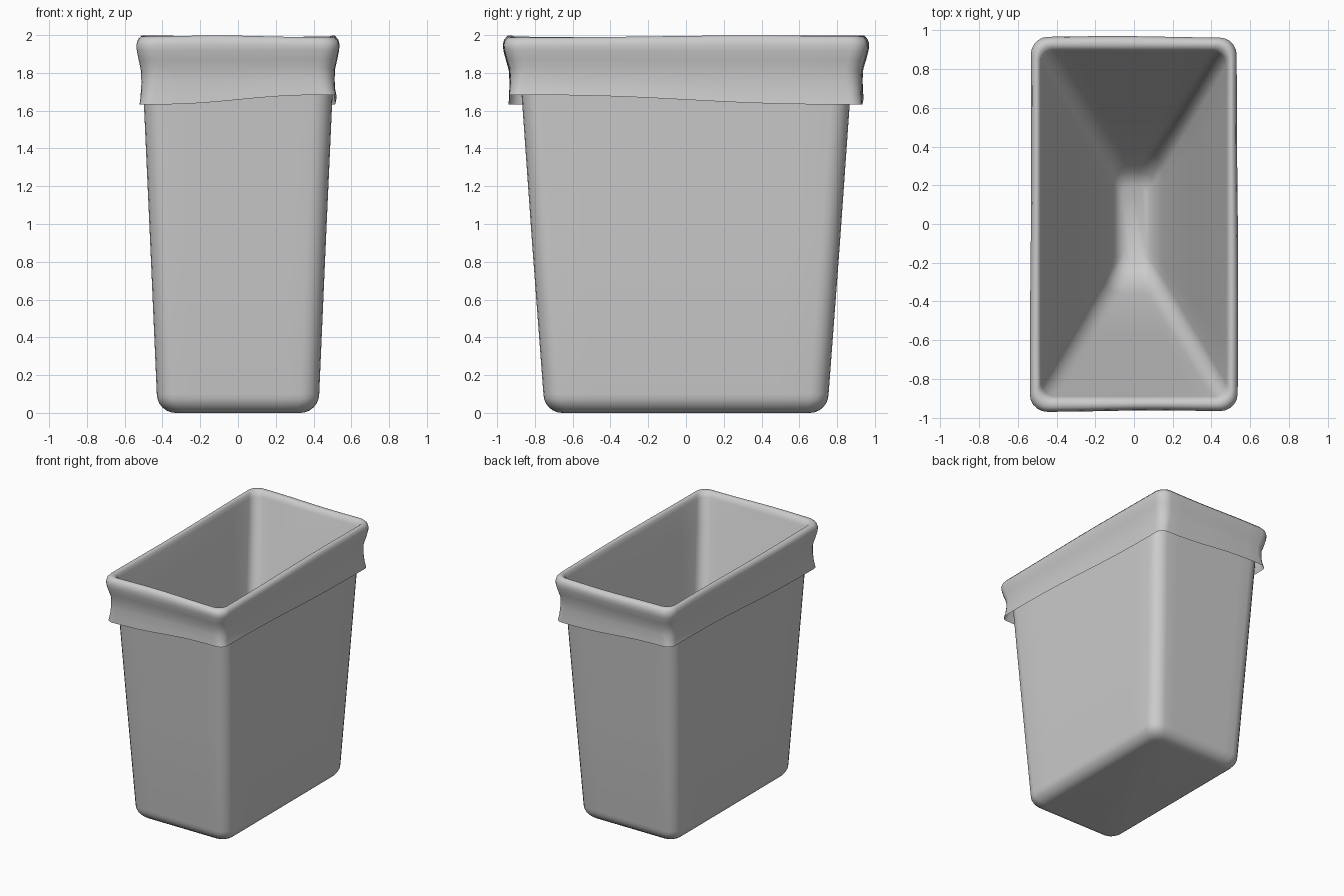
import bpy, math

if "Cube" in bpy.data.objects:
    bpy.data.objects.remove(bpy.data.objects["Cube"])

ARC, SIDE = 5, 8   # segments per rounded corner and per straight side


def ring(hx, hy, r, z):
    """Counter-clockwise rounded rectangle at height z."""
    corners = []
    for k, (sx, sy) in enumerate([(1, 1), (-1, 1), (-1, -1), (1, -1)]):
        cx, cy = sx * (hx - r), sy * (hy - r)
        corners.append([(cx + r * math.cos((k + i / ARC) * math.pi / 2),
                         cy + r * math.sin((k + i / ARC) * math.pi / 2), z)
                        for i in range(ARC + 1)])
    pts = []
    for k in range(4):
        pts += corners[k]
        a, b = corners[k][-1], corners[(k + 1) % 4][0]
        for i in range(1, SIDE):
            t = i / SIDE
            pts.append((a[0] + (b[0] - a[0]) * t, a[1] + (b[1] - a[1]) * t, z))
    return pts


def loft(name, rings, cap_start=False, cap_end=False):
    """Skin a list of equal-sized rings into one smooth object."""
    n = len(rings[0])
    verts = [p for r in rings for p in r]
    faces = [(j * n + i, j * n + (i + 1) % n, (j + 1) * n + (i + 1) % n, (j + 1) * n + i)
             for j in range(len(rings) - 1) for i in range(n)]
    if cap_start:
        faces.append(tuple(reversed(range(n))))
    if cap_end:
        faces.append(tuple(range(len(verts) - n, len(verts))))
    mesh = bpy.data.meshes.new(name)
    mesh.from_pydata(verts, [], faces)
    obj = bpy.data.objects.new(name, mesh)
    bpy.context.collection.objects.link(obj)
    for p in mesh.polygons:
        p.use_smooth = True
    return obj


# Tapered bin with a rounded bottom edge
body = [ring(0.43 - 0.1 * (1 - math.sin(a)), 0.755 - 0.1 * (1 - math.sin(a)),
             0.10 - 0.04 * (1 - math.sin(a)), 0.1 * (1 - math.cos(a)))
        for a in [i * math.pi / 12 for i in range(7)]]
body += [ring(0.465, 0.815, 0.10, 0.9), ring(0.508, 0.882, 0.10, 1.85)]
loft("bin_body", body, cap_start=True)

# Liner bag: outer flap, rolled rim, then a funnel hanging inside
# each entry: half width, half depth, corner radius, height, waviness
profile = [
    (0.518, 0.936, 0.06, 1.658, 1.0), (0.511, 0.933, 0.07, 1.70, 0.7),
    (0.508, 0.931, 0.08, 1.76, 0.4), (0.511, 0.935, 0.09, 1.82, 0.2),
    (0.522, 0.950, 0.09, 1.87, 0.1), (0.532, 0.963, 0.09, 1.92, 0.1),
    (0.534, 0.966, 0.09, 1.95, 0.0), (0.528, 0.960, 0.09, 1.975, 0.0),
    (0.512, 0.943, 0.08, 1.993, 0.0), (0.497, 0.920, 0.07, 1.993, 0.0),
    (0.484, 0.900, 0.07, 1.98, 0.0), (0.477, 0.890, 0.07, 1.95, 0.0),
    (0.44, 0.835, 0.075, 1.78, 0.0), (0.28, 0.57, 0.08, 0.95, 0.0),
    (0.15, 0.36, 0.08, 0.30, 0.0), (0.10, 0.27, 0.06, 0.16, 0.0),
    (0.06, 0.20, 0.04, 0.12, 0.0),
]
bag = []
for hx, hy, r, z, wave in profile:
    loop = []
    for x, y, zz in ring(hx, hy, r, z):
        a = math.atan2(y / hy, x / hx)
        puff = 1 + (0.007 * math.cos(3 * a + 1) if z > 1.6 and hx > 0.505 else 0)
        crease = 0.005 * math.sin(3 * a + 0.6) if 1.96 < z else 0
        loop.append((x * puff, y * (1 + (puff - 1) * 0.6),
                     zz - wave * 0.026 * math.sin(2 * a) + crease))
    bag.append(loop)
loft("liner_bag", bag, cap_end=True)
